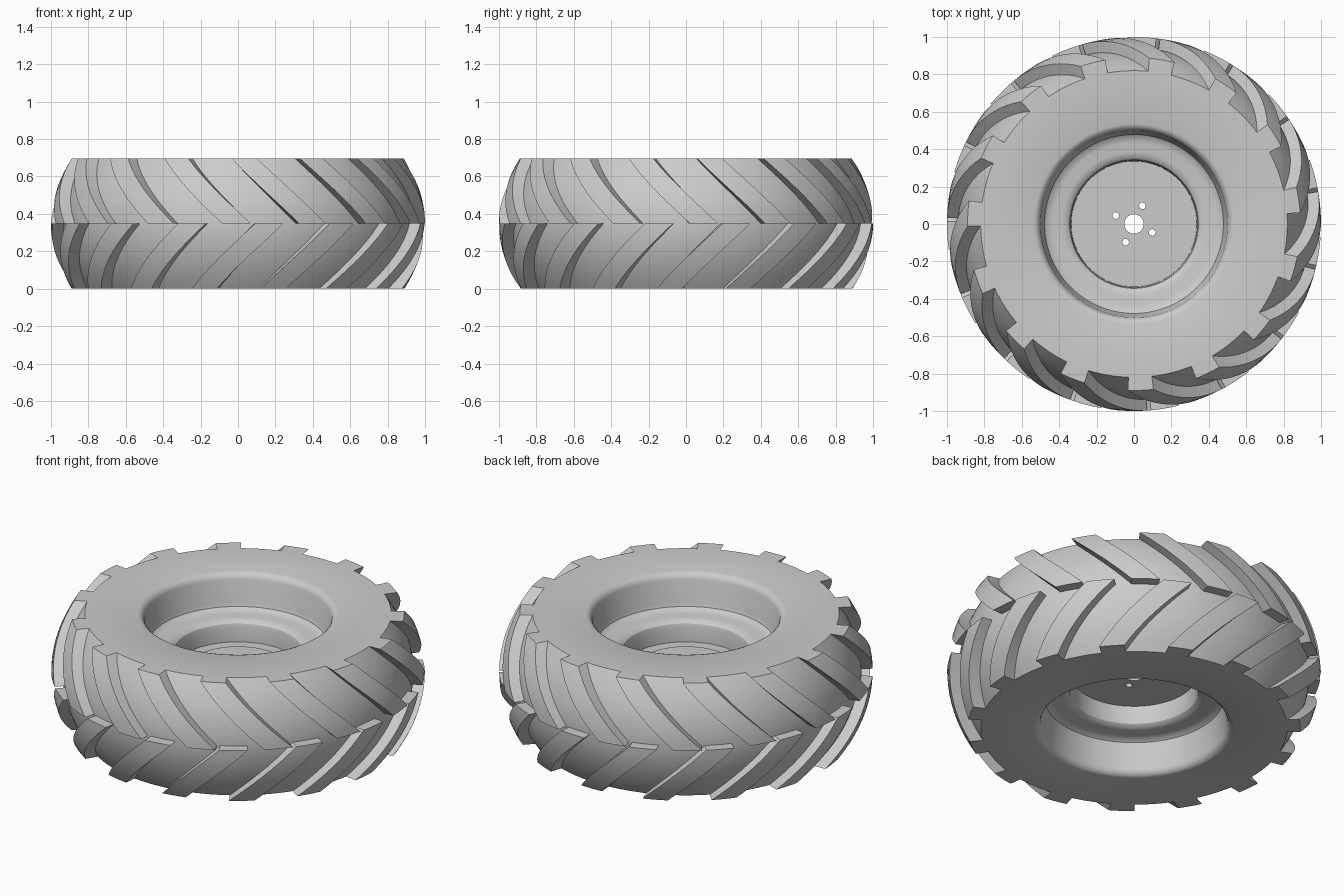
import bpy, bmesh
from math import sin, cos, pi, radians

cube = bpy.data.objects.get("Cube")
if cube:
    bpy.data.objects.remove(cube)

HALF = 0.3475      # half the tyre width
LUGS = 15
SEGMENTS = 120

grey = bpy.data.materials.new("plain grey")
grey.use_nodes = True
grey.diffuse_color = (0.6, 0.6, 0.6, 1)
grey.node_tree.nodes["Principled BSDF"].inputs["Base Color"].default_value = (0.6, 0.6, 0.6, 1)


def polar(r, a, z):
    return (r * cos(a), r * sin(a), z)


def carcass_radius(t):
    return 0.94 - 0.12 * t ** 2


def lug_radius(t):
    return 1.0 - 0.11 * t ** 2


def finish(obj, angle=30):
    obj.data.materials.clear()
    obj.data.materials.append(grey)
    bpy.ops.object.select_all(action='DESELECT')
    obj.select_set(True)
    bpy.context.view_layer.objects.active = obj
    bpy.ops.object.shade_smooth_by_angle(angle=radians(angle))


def mesh_object(name, bm, angle=30):
    bmesh.ops.recalc_face_normals(bm, faces=bm.faces)
    mesh = bpy.data.meshes.new(name)
    bm.to_mesh(mesh)
    bm.free()
    obj = bpy.data.objects.new(name, mesh)
    bpy.context.collection.objects.link(obj)
    finish(obj, angle)
    return obj


def lathe(name, profile):
    """Revolve a closed (radius, z) outline around z."""
    bm = bmesh.new()
    rings = [[bm.verts.new(polar(r, 2 * pi * i / SEGMENTS, z)) for r, z in profile]
             for i in range(SEGMENTS)]
    n = len(profile)
    for i in range(SEGMENTS):
        a, b = rings[i], rings[(i + 1) % SEGMENTS]
        for j in range(n):
            k = (j + 1) % n
            bm.faces.new((a[j], b[j], b[k], a[k]))
    return mesh_object(name, bm)


# Tyre carcass and stepped rim, mirrored about the middle plane
tread = [(carcass_radius(i / 8), HALF * i / 8) for i in range(9)]
rim = [(0.535, HALF), (0.52, HALF - 0.005), (0.507, HALF - 0.018), (0.5, HALF - 0.035),
       (0.485, HALF - 0.165), (0.478, HALF - 0.185), (0.46, HALF - 0.198),
       (0.435, HALF - 0.203), (0.385, HALF - 0.205), (0.36, HALF - 0.21),
       (0.344, HALF - 0.224), (0.338, HALF - 0.245), (0.335, 0)]
upper = tread + rim
lower = [(r, -z) for r, z in reversed(upper[1:-1])]
lathe("tyre_and_rim", [(r, z + HALF) for r, z in upper + lower])


# Slanted tread lugs: one row per side, the lower row staggered
def add_lug(bm, start, side, width=radians(8.8), sweep=radians(21.3), steps=10, across=3):
    sections = []
    for i in range(steps + 1):
        t = i / steps
        z = HALF + side * HALF * t
        angles = [start - sweep * t - width * k / across for k in range(across + 1)]
        loop = [polar(lug_radius(t), a, z) for a in angles]
        loop += [polar(carcass_radius(t) - 0.004, a, z) for a in reversed(angles)]
        sections.append([bm.verts.new(p) for p in loop])
    n = len(sections[0])
    for a, b in zip(sections, sections[1:]):
        for j in range(n):
            k = (j + 1) % n
            bm.faces.new((a[j], a[k], b[k], b[j]))
    bm.faces.new(sections[0])
    bm.faces.new(sections[-1])


for name, side, first in (("upper_lugs", 1, 10), ("lower_lugs", -1, 20)):
    bm = bmesh.new()
    for i in range(LUGS):
        add_lug(bm, radians(first) + 2 * pi * i / LUGS, side)
    mesh_object(name, bm)


# Wheel disc with a centre bore and four bolt holes
def plate(name, radius, z, thickness, sides, holes):
    curve = bpy.data.curves.new(name, 'CURVE')
    curve.dimensions = '2D'
    curve.fill_mode = 'BOTH'
    curve.extrude = thickness / 2
    for x, y, r, n in [(0, 0, radius, sides)] + holes:
        spline = curve.splines.new('POLY')
        spline.points.add(n - 1)
        spline.use_cyclic_u = True
        for i, p in enumerate(spline.points):
            a = 2 * pi * i / n
            p.co = (x + r * cos(a), y + r * sin(a), 0, 1)
    obj = bpy.data.objects.new(name, curve)
    bpy.context.collection.objects.link(obj)
    obj.location.z = z
    bpy.ops.object.select_all(action='DESELECT')
    obj.select_set(True)
    bpy.context.view_layer.objects.active = obj
    bpy.ops.object.convert(target='MESH')
    finish(bpy.context.object)


bolts = [(0.107 * cos(a), 0.107 * sin(a), 0.018, 16)
         for a in (radians(-25) + i * pi / 2 for i in range(4))]
bore = [(0, 0, 0.052, 32)]
plate("wheel_disc", 0.338, HALF, 0.04, 24, bore + bolts)
plate("hub_face", 0.27, HALF, 0.048, 48, bore + bolts)
